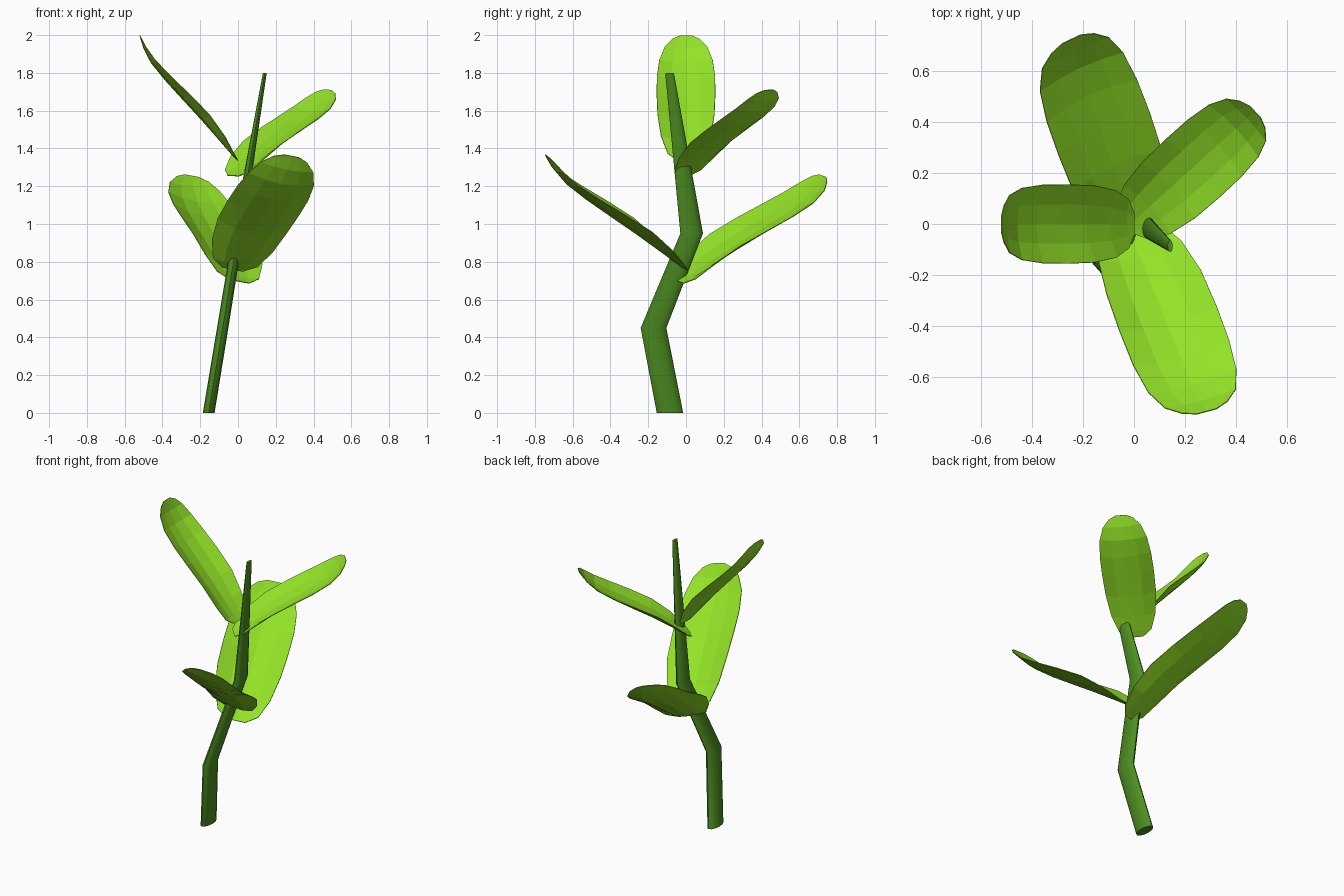
import bpy, bmesh, math
from mathutils import Vector

if "Cube" in bpy.data.objects:
    bpy.data.objects.remove(bpy.data.objects["Cube"])


def material(name, color):
    m = bpy.data.materials.new(name)
    m.diffuse_color = color
    m.use_nodes = True
    m.node_tree.nodes["Principled BSDF"].inputs["Base Color"].default_value = m.diffuse_color
    return m


stem_mat = material("stem_green", (0.075, 0.27, 0.015, 1))
leaf_mat = material("leaf_green", (0.29, 0.76, 0.02, 1))


def add_object(name, bm, mat):
    bmesh.ops.recalc_face_normals(bm, faces=bm.faces)
    me = bpy.data.meshes.new(name)
    bm.to_mesh(me)
    bm.free()
    me.materials.append(mat)
    ob = bpy.data.objects.new(name, me)
    bpy.context.collection.objects.link(ob)
    return ob


def bridge(bm, a, b, closed):
    n = len(a)
    for i in range(n if closed else n - 1):
        j = (i + 1) % n
        bm.faces.new((a[i], a[j], b[j], b[i]))


# Kinked, flattened, tapering stem: x, y, z, x radius, y radius
bm = bmesh.new()
SIDES = 12
rings = []
for x, y, z, rx, ry in [(-0.155, -0.085, 0, 0.031, 0.07),
                        (-0.081, -0.172, 0.45, 0.030, 0.068),
                        (0.0, 0.03, 0.95, 0.028, 0.06),
                        (0.142, -0.087, 1.8, 0.010, 0.023)]:
    rings.append([bm.verts.new((x + rx * math.cos(2 * math.pi * i / SIDES),
                                y + ry * math.sin(2 * math.pi * i / SIDES), z))
                  for i in range(SIDES)])
for a, b in zip(rings, rings[1:]):
    bridge(bm, a, b, True)
bm.faces.new(rings[0])
bm.faces.new(rings[-1])
stem = add_object("stem", bm, stem_mat)
bpy.context.view_layer.objects.active = stem
stem.select_set(True)
bpy.ops.object.shade_smooth_by_angle(angle=math.radians(40))
stem.select_set(False)

# Leaf stations: position along, relative width, spine sag, edge lift
STATIONS = [(0, 0.28, 0, 0), (0.05, 0.62, -0.005, 0.012), (0.17, 0.85, -0.01, 0.035),
            (0.34, 0.97, -0.018, 0.05), (0.52, 1, -0.03, 0.045),
            (0.68, 0.99, -0.04, 0.036), (0.82, 0.91, -0.042, 0.026),
            (0.92, 0.73, -0.026, 0.014), (0.975, 0.47, -0.008, 0.005), (1, 0.2, 0, 0)]


def leaf(name, base, tip, half_width, roll):
    base, tip = Vector(base), Vector(tip)
    along = tip - base
    d = along.normalized()
    side = d.cross(Vector((0, 0, 1))).normalized()
    up = side.cross(d)
    across = side * math.cos(roll) + up * math.sin(roll)
    normal = across.cross(d)
    bm = bmesh.new()
    rows = []
    for t, w, sag, lift in STATIONS:
        rows.append([bm.verts.new(base + along * t + across * (u * w * half_width)
                                  + normal * (sag + lift * u * u) * along.length / 0.85)
                     for u in (-1, -0.5, 0, 0.5, 1)])
    for a, b in zip(rows, rows[1:]):
        bridge(bm, a, b, False)
    ob = add_object(name, bm, leaf_mat)
    mod = ob.modifiers.new("thickness", "SOLIDIFY")
    mod.thickness = 0.004
    mod.offset = 0


# Two pairs of cupped leaves
leaf("upper_left_leaf", (0, 0, 1.335), (-0.52, 0, 1.998), 0.155, 0)
leaf("upper_right_leaf", (-0.025, -0.01, 1.255), (0.475, 0.44, 1.71), 0.155, -0.05)
leaf("lower_front_leaf", (-0.03, 0, 0.76), (0.285, -0.735, 1.36), 0.20, 0.24)
leaf("lower_back_leaf", (0.01, -0.035, 0.695), (-0.245, 0.725, 1.255), 0.20, -0.2)
